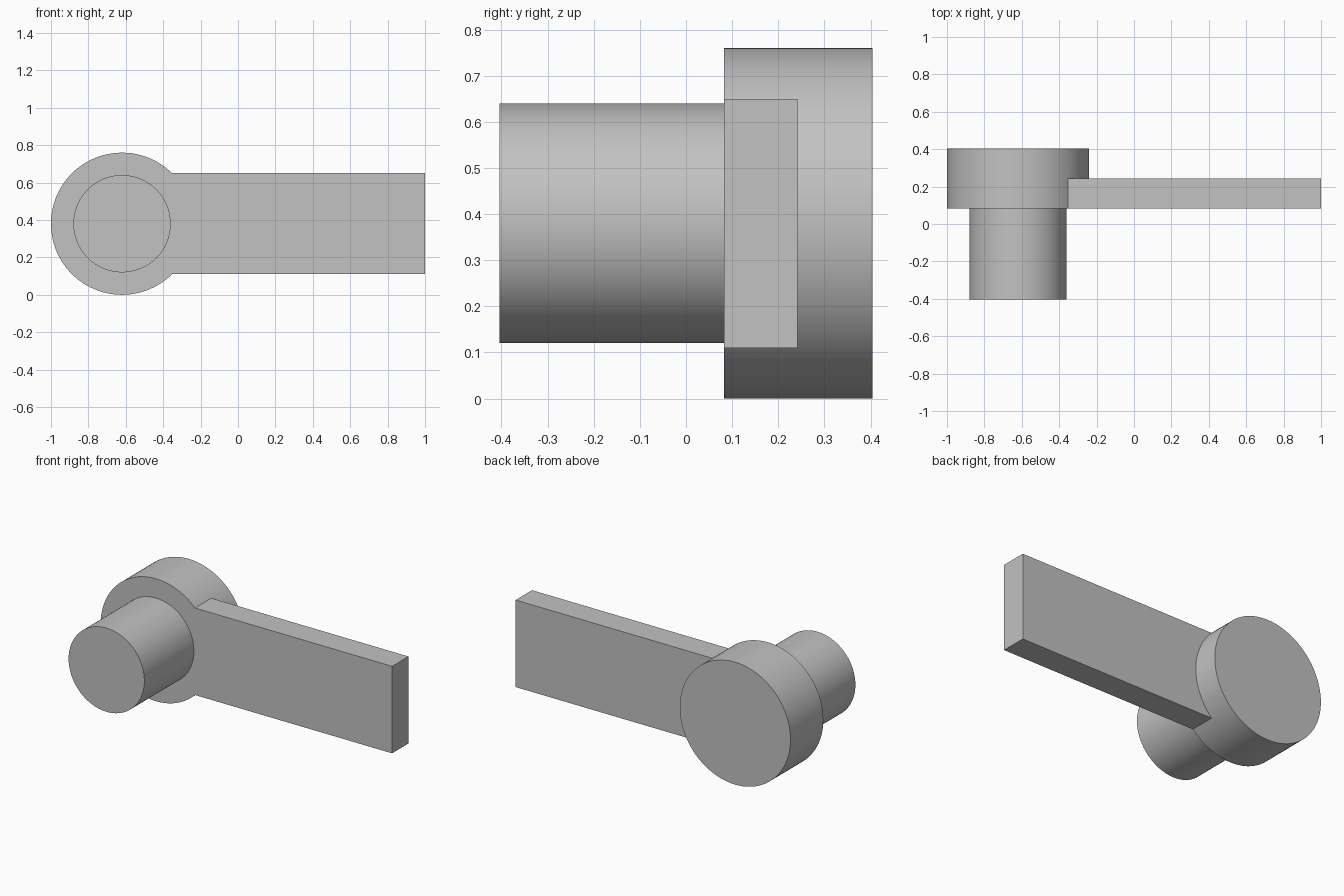
import bpy
import math

cube = bpy.data.objects.get("Cube")
if cube:
    bpy.data.objects.remove(cube, do_unlink=True)

GREY = (0.54, 0.54, 0.54, 1)
grey = bpy.data.materials.new("plain_grey")
grey.use_nodes = True
grey.diffuse_color = GREY
grey.node_tree.nodes["Principled BSDF"].inputs["Base Color"].default_value = GREY

HUB_X, HUB_Z = -0.62, 0.38
FRONT, BACK = 0.082, 0.404


def finish(name):
    obj = bpy.context.object
    obj.name = name
    obj.data.materials.append(grey)
    bpy.ops.object.transform_apply(location=True, rotation=True, scale=True)
    return obj


def cylinder(name, radius, y0, y1):
    """Cylinder on the hub axis, running from y0 to y1."""
    bpy.ops.mesh.primitive_cylinder_add(
        vertices=96, radius=radius, depth=y1 - y0,
        location=(HUB_X, (y0 + y1) / 2, HUB_Z), rotation=(math.pi / 2, 0, 0))
    return finish(name)


def box(name, x0, x1, y0, y1, z0, z1):
    bpy.ops.mesh.primitive_cube_add(
        size=1, location=((x0 + x1) / 2, (y0 + y1) / 2, (z0 + z1) / 2))
    bpy.context.object.scale = (x1 - x0, y1 - y0, z1 - z0)
    return finish(name)


# Round hub, front pin and flat arm; pin and arm start inside the hub
hub = cylinder("hub_with_pin_and_arm", 0.38, FRONT, BACK)
pin = cylinder("pin", 0.26, -BACK, FRONT + 0.1)
arm = box("arm", HUB_X, 1, FRONT, 0.242, 0.11, 0.65)

# Join the parts into one solid, with the arm flush to the hub's front
bpy.ops.object.select_all(action="DESELECT")
bpy.context.view_layer.objects.active = hub
hub.select_set(True)
for part in (arm, pin):
    union = hub.modifiers.new("join_" + part.name, "BOOLEAN")
    union.operation = "UNION"
    union.solver = "EXACT"
    union.object = part
    bpy.ops.object.modifier_apply(modifier=union.name)
    bpy.data.objects.remove(part, do_unlink=True)

bpy.ops.object.shade_smooth_by_angle(angle=math.radians(30))
